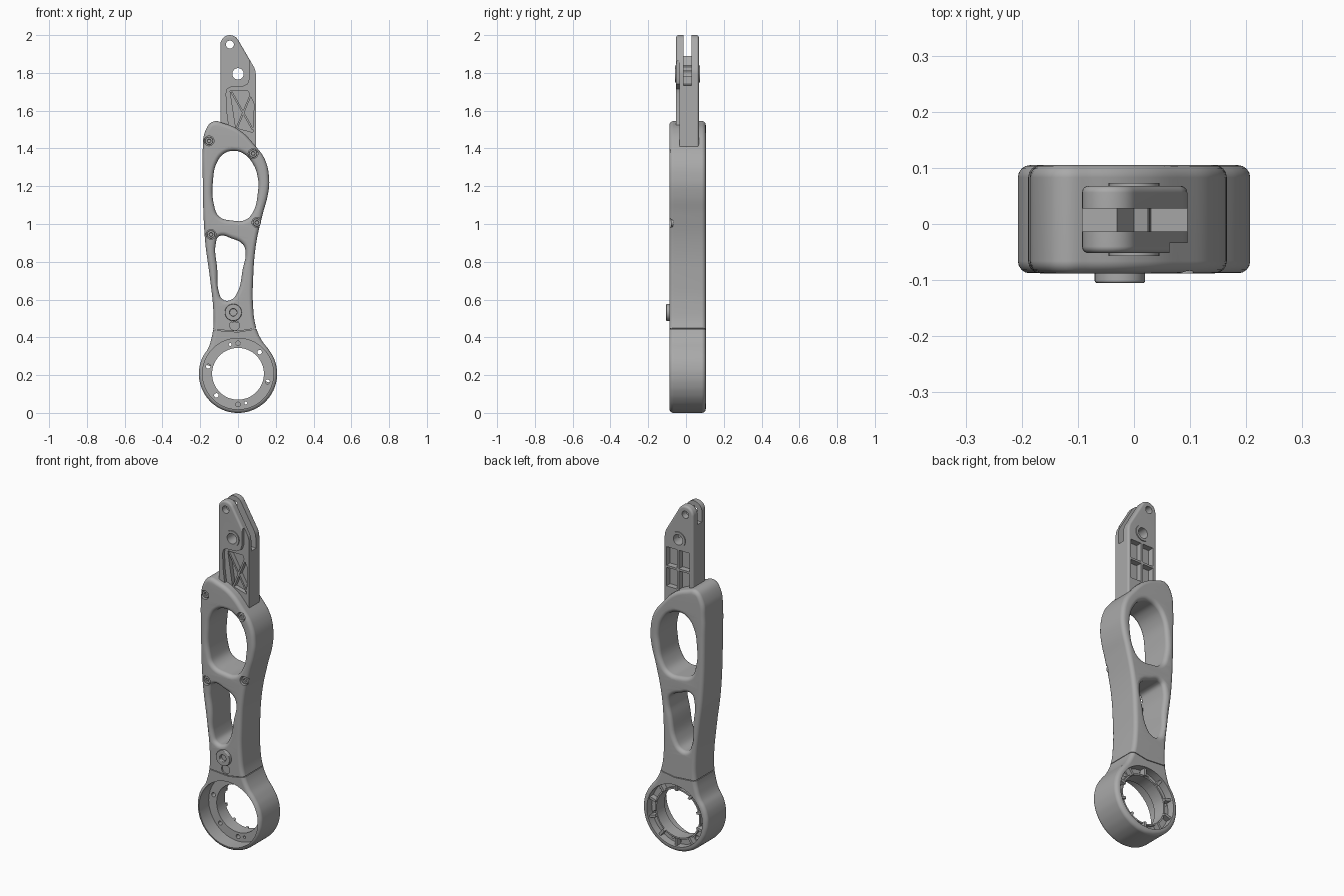
import bpy, bmesh
from math import pi, sin, cos, radians
from mathutils import Matrix

if "Cube" in bpy.data.objects:
    bpy.data.objects.remove(bpy.data.objects["Cube"])

grey = bpy.data.materials.new("satin_grey")
grey.use_nodes = True
grey.diffuse_color = (0.4, 0.4, 0.4, 1)
grey.node_tree.nodes["Principled BSDF"].inputs["Base Color"].default_value = (0.4, 0.4, 0.4, 1)
parts = []


def arc(x, z, r, start=0, end=360, n=32):
    """Points along an arc; a full turn drops the repeated end point."""
    steps = n if end - start == 360 else n - 1
    angles = [radians(start + (end - start) * i / steps) for i in range(n)]
    return [(x + r * cos(a), z + r * sin(a)) for a in angles]


def prism(name, loops, y0, y1, bevel=0.0, smooth=False, keep=True):
    """Fill x-z outlines (inner loops become holes) and extrude them from y0 to y1."""
    curve = bpy.data.curves.new(name, 'CURVE')
    curve.dimensions = '2D'
    curve.fill_mode = 'BOTH'
    curve.resolution_u = 6 if smooth else 1
    curve.extrude = (y1 - y0) / 2 - bevel
    curve.bevel_depth = bevel
    curve.bevel_resolution = 3
    curve.offset = -bevel
    for loop in loops:
        spline = curve.splines.new('BEZIER')
        spline.bezier_points.add(len(loop) - 1)
        spline.use_cyclic_u = True
        for point, (x, z) in zip(spline.bezier_points, loop):
            point.co = (x, z, 0)
            point.handle_left_type = point.handle_right_type = 'AUTO' if smooth else 'VECTOR'
    temp = bpy.data.objects.new(name + "_curve", curve)
    bpy.context.collection.objects.link(temp)
    graph = bpy.context.evaluated_depsgraph_get()
    mesh = bpy.data.meshes.new_from_object(temp.evaluated_get(graph))
    bpy.data.objects.remove(temp)
    mesh.transform(Matrix.Translation((0, (y0 + y1) / 2, 0)) @ Matrix.Rotation(pi / 2, 4, 'X'))
    bm = bmesh.new()
    bm.from_mesh(mesh)
    bmesh.ops.remove_doubles(bm, verts=bm.verts, dist=1e-5)
    bmesh.ops.recalc_face_normals(bm, faces=bm.faces)
    bm.to_mesh(mesh)
    bm.free()
    mesh.materials.clear()
    mesh.materials.append(grey)
    obj = bpy.data.objects.new(name, mesh)
    bpy.context.collection.objects.link(obj)
    if keep:
        parts.append(obj)
    return obj


def bar(name, p, q, width, y0, y1):
    """Straight rib between two x-z points."""
    dx, dz = q[0] - p[0], q[1] - p[1]
    k = width / 2 / (dx * dx + dz * dz) ** 0.5
    nx, nz = -dz * k, dx * k
    loop = [(p[0] + nx, p[1] + nz), (p[0] - nx, p[1] - nz),
            (q[0] - nx, q[1] - nz), (q[0] + nx, q[1] + nz)]
    return prism(name, [loop], y0, y1)


def cut(obj, loop, y0, y1):
    """Remove an extruded outline from a part."""
    cutter = prism("cutter", [loop], y0, y1, keep=False)
    mod = obj.modifiers.new("cut", 'BOOLEAN')
    mod.operation = 'DIFFERENCE'
    mod.solver = 'EXACT'
    mod.object = cutter
    graph = bpy.context.evaluated_depsgraph_get()
    mesh = bpy.data.meshes.new_from_object(obj.evaluated_get(graph))
    obj.modifiers.clear()
    obj.data = mesh
    bpy.data.objects.remove(cutter)


def box(x0, x1, z0, z1):
    return [(x0, z0), (x1, z0), (x1, z1), (x0, z1)]


# Handle body: outline running round the ring and up the arm, with two windows
RZ = 0.207
outline = arc(0, RZ, RZ, -220, 38, 20) + [
    (0.125, 0.385), (0.095, 0.455), (0.08, 0.56), (0.08, 0.71), (0.095, 0.89), (0.13, 1.05),
    (0.158, 1.155), (0.165, 1.235), (0.143, 1.34), (0.09, 1.415), (0.01, 1.495),
    (-0.075, 1.533), (-0.13, 1.543), (-0.172, 1.495), (-0.187, 1.39), (-0.187, 1.27),
    (-0.175, 0.92), (-0.148, 0.71), (-0.13, 0.53), (-0.132, 0.44), (-0.143, 0.385)]
upper_window = [
    (-0.03, 1.387), (0.025, 1.375), (0.075, 1.325), (0.105, 1.245), (0.105, 1.165), (0.08, 1.065),
    (0.04, 1.022), (-0.03, 1.018), (-0.1, 1.04), (-0.127, 1.1), (-0.132, 1.235),
    (-0.112, 1.325), (-0.075, 1.372)]
lower_window = [
    (-0.1, 0.935), (-0.03, 0.922), (0.025, 0.893), (0.04, 0.855), (0.025, 0.76), (-0.005, 0.635),
    (-0.04, 0.597), (-0.08, 0.6), (-0.1, 0.635), (-0.11, 0.76), (-0.117, 0.9)]
body = prism("handle_body", [outline, upper_window, lower_window], -0.088, 0.105, 0.022, True)

# Ring: deep front cup, shallow back recess, through hole and bolt holes
cut(body, arc(0, RZ, 0.188, n=64), -0.2, 0.0)
cut(body, arc(0, RZ, 0.178, n=64), 0.06, 0.2)
cut(body, arc(0, RZ, 0.137, n=64), -0.2, 0.2)
for angle in (90, 45, 166, -15, -135, -90):
    a = radians(angle)
    cut(body, arc(0.162 * cos(a), RZ + 0.162 * sin(a), 0.012, n=16), -0.1, 0.15)
for angle in (105, -75):
    a = radians(angle)
    cut(body, arc(0.16 * cos(a), RZ + 0.16 * sin(a), 0.008, n=12), -0.1, 0.15)

# Seam between ring and arm, bridged by a hidden core
seam = [(-0.25, 0.455), (-0.13, 0.438), (0, 0.428), (0.1, 0.445), (0.2, 0.47)]
cut(body, seam + [(x, z + 0.004) for x, z in reversed(seam)], -0.2, 0.2)
prism("seam_core", [box(-0.122, 0.082, 0.415, 0.48)], -0.08, 0.097)

# Countersunk screws along the arm
for x, z in [(-0.153, 1.44), (0.08, 1.373), (0.1, 1.008), (-0.143, 0.945), (-0.018, 0.463)]:
    cut(body, arc(x, z, 0.026, n=24), -0.2, -0.068)
    prism("screw", [arc(x, z, 0.021, n=24), arc(x, z, 0.01, n=6)], -0.08, -0.066, 0.003)

# Round button low on the arm
prism("button", [arc(-0.025, 0.532, 0.045), arc(-0.025, 0.532, 0.019)], -0.105, -0.08, 0.004)

# Collar and radial ribs in the back of the ring
prism("ring_collar", [arc(0, RZ, 0.146, n=64), arc(0, RZ, 0.137, n=64)], 0.055, 0.075)
for i in range(10):
    a = radians(36 * i + 18)
    bar("ring_rib", (0.138 * cos(a), RZ + 0.138 * sin(a)),
        (0.182 * cos(a), RZ + 0.182 * sin(a)), 0.014, 0.055, 0.092)

# Blade with two pivot holes
tip, pivot = (-0.043, 1.95), (0.0, 1.795)
blade_outline = arc(*tip, 0.05, 30, 180, 12) + [
    (-0.093, 1.4), (0.095, 1.4), (0.095, 1.79), (0.092, 1.812), (0.085, 1.83)]
blade = prism("blade", [blade_outline], -0.052, 0.068, 0.012)
cut(blade, arc(*tip, 0.021), -0.2, 0.2)
cut(blade, arc(*pivot, 0.03), -0.2, 0.2)

# Fork slot, deeper towards the right edge
cut(blade, [(-0.2, 1.89), (-0.03, 1.89), (0, 1.84), (0.025, 1.83), (0.03, 1.74),
            (0.2, 1.72), (0.2, 2.1), (-0.2, 2.1)], -0.013, 0.028)

# Stepped front face with a trussed pocket
cut(blade, [(0.063, 1.9), (0.063, 1.775), (0.053, 1.742), (0.025, 1.727), (-0.04, 1.724),
            (-0.057, 1.715), (-0.063, 1.69), (-0.058, 1.59), (-0.03, 1.38),
            (0.2, 1.38), (0.2, 1.9)], -0.2, -0.034)
cut(blade, [(-0.042, 1.705), (0.053, 1.705), (0.085, 1.635), (0.078, 1.485), (-0.012, 1.51)],
    -0.2, -0.008)
bar("truss_rib", (-0.01, 1.5), (0.07, 1.69), 0.01, -0.034, 0.0)
bar("truss_rib", (-0.035, 1.7), (0.078, 1.5), 0.01, -0.034, 0.0)

# Grid of pockets in the back face
for x0 in (-0.07, 0.01):
    for z0 in (1.505, 1.625):
        cut(blade, box(x0, x0 + 0.068, z0, z0 + 0.108), 0.034, 0.2)

# Raised rims round the main pivot
for y0 in (-0.057, 0.064):
    prism("pivot_rim", [arc(*pivot, 0.045), arc(*pivot, 0.03)], y0, y0 + 0.009)

# Smooth shading with sharp edges kept
for obj in parts:
    obj.data.shade_smooth()
    obj.data.set_sharp_from_angle(angle=radians(30))
    mod = obj.modifiers.new("weighted_normals", 'WEIGHTED_NORMAL')
    mod.keep_sharp = True
